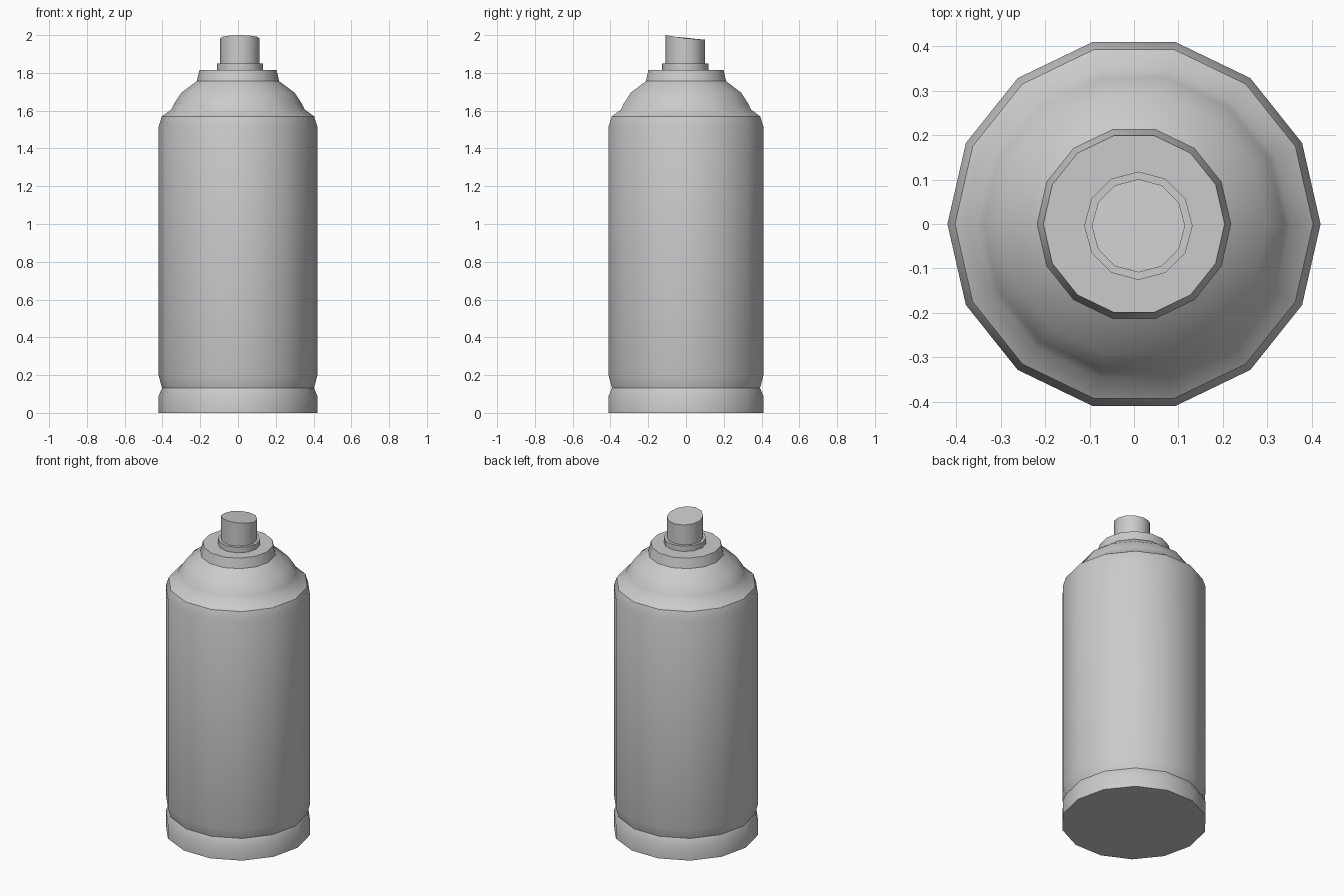
import bpy, bmesh
from math import cos, sin, pi, radians

if "Cube" in bpy.data.objects:
    bpy.data.objects.remove(bpy.data.objects["Cube"])


def lathe(name, profile, sides, cx=0.0, cy=0.0, top_fn=None):
    """Spin a (radius, height) profile into a closed solid with n-gon caps."""
    bm = bmesh.new()
    rings = []
    for i, (r, z) in enumerate(profile):
        ring = []
        for k in range(sides):
            a = 2 * pi * k / sides
            x, y = cx + r * cos(a), cy + r * sin(a)
            h = top_fn(y) if top_fn and i == len(profile) - 1 else z
            ring.append(bm.verts.new((x, y, h)))
        rings.append(ring)
    for lo, hi in zip(rings, rings[1:]):
        for k in range(sides):
            n = (k + 1) % sides
            bm.faces.new((lo[k], lo[n], hi[n], hi[k]))
    bm.faces.new(rings[0][::-1])
    bm.faces.new(rings[-1])
    mesh = bpy.data.meshes.new(name)
    bm.to_mesh(mesh)
    bm.free()
    obj = bpy.data.objects.new(name, mesh)
    bpy.context.collection.objects.link(obj)
    bpy.ops.object.select_all(action='DESELECT')
    obj.select_set(True)
    bpy.context.view_layer.objects.active = obj
    bpy.ops.object.shade_smooth_by_angle(angle=radians(32))
    return obj


# Can: base rim, groove, body, shoulder, dome and collar
lathe("can_body", [
    (0.42, 0.0), (0.42, 0.09), (0.402, 0.132), (0.42, 0.196),
    (0.42, 1.516), (0.403, 1.57), (0.354, 1.605), (0.338, 1.637),
    (0.30, 1.695), (0.218, 1.756), (0.204, 1.816)], 14)

# Valve ring under the nozzle
lathe("valve_ring", [(0.122, 1.81), (0.122, 1.85)], 12, 0.01, -0.004)


# Spray button: top is raised towards the front
def button_top(y):
    t = -y / 0.108
    return 1.982 + (0.018 * t if t > 0 else 0.007 * t)


lathe("spray_button", [(0.105, 1.84), (0.105, 1.98)], 12, 0.01, -0.004, button_top)
